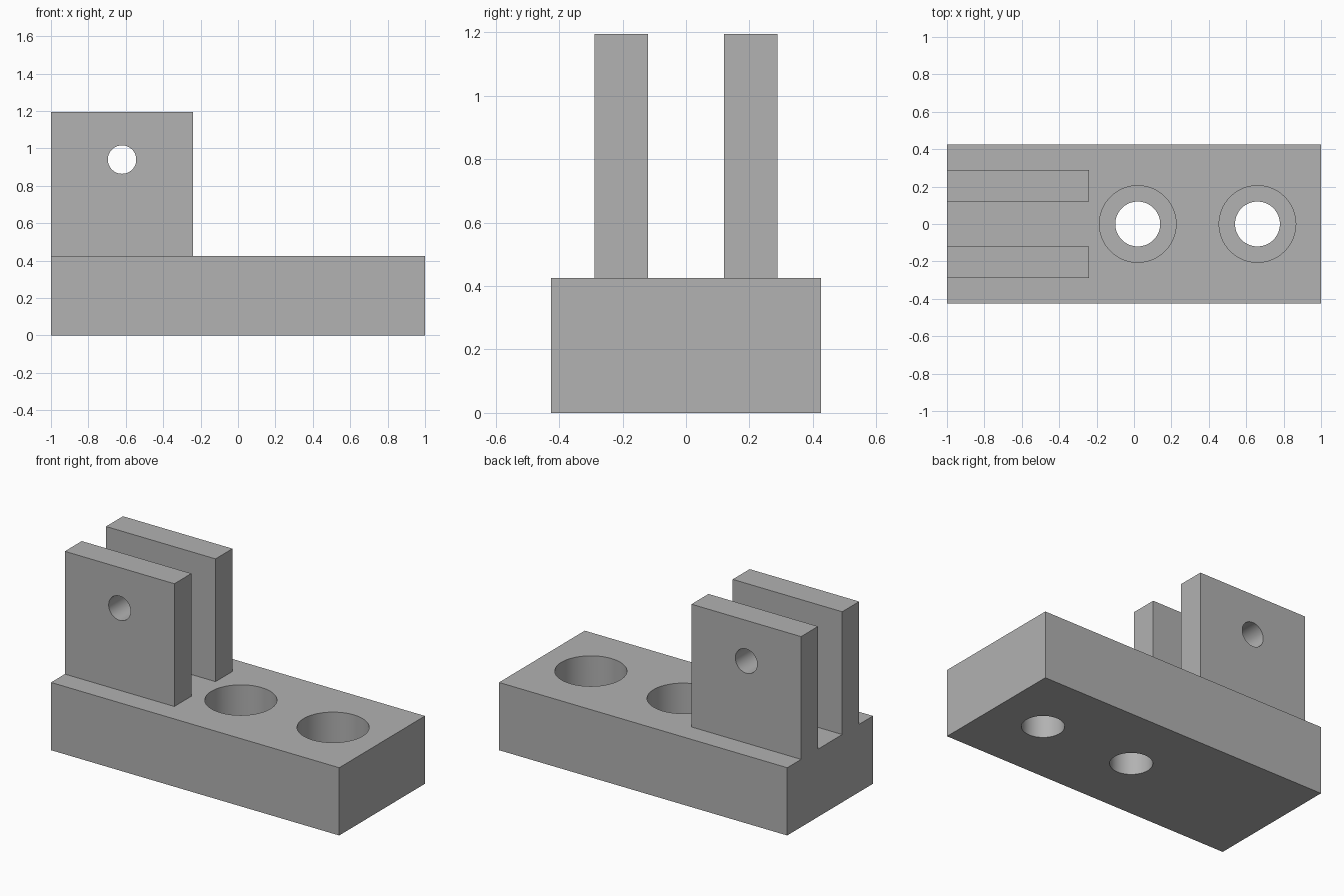
import bpy, math

if "Cube" in bpy.data.objects:
    bpy.data.objects.remove(bpy.data.objects["Cube"])

grey = bpy.data.materials.new("plain grey")
grey.diffuse_color = (0.445, 0.445, 0.445, 1)
grey.use_nodes = True
grey.node_tree.nodes["Principled BSDF"].inputs["Base Color"].default_value = grey.diffuse_color


def box(name, lo, hi):
    """Axis-aligned block between two corners."""
    bpy.ops.mesh.primitive_cube_add(size=1, location=[(a + b) / 2 for a, b in zip(lo, hi)])
    ob = bpy.context.object
    ob.name = name
    ob.scale = [b - a for a, b in zip(lo, hi)]
    bpy.ops.object.transform_apply(location=True, rotation=True, scale=True)
    ob.data.materials.append(grey)
    return ob


def drill(name, radius, depth, loc, rot=(0, 0, 0)):
    """Cylinder used to cut a hole."""
    bpy.ops.mesh.primitive_cylinder_add(vertices=64, radius=radius, depth=depth,
                                        location=loc, rotation=rot)
    ob = bpy.context.object
    ob.name = name
    ob.data.materials.append(grey)
    return ob


def combine(target, tool, operation):
    """Apply a boolean and discard the tool."""
    mod = target.modifiers.new(operation.lower(), 'BOOLEAN')
    mod.operation = operation
    mod.solver = 'EXACT'
    mod.object = tool
    bpy.context.view_layer.objects.active = target
    bpy.ops.object.modifier_apply(modifier=mod.name)
    bpy.data.objects.remove(tool, do_unlink=True)


BASE_TOP = 0.425

# Base block
bracket = box("clevis_bracket", (-1, -0.425, 0), (1, 0.425, BASE_TOP))

# Two upright lugs, flush with the left end
for side in (-1, 1):
    y0, y1 = sorted((side * 0.12, side * 0.288))
    lug = box("lug", (-1, y0, BASE_TOP - 0.1), (-0.24, y1, 1.195))
    combine(bracket, lug, 'UNION')

# Pin hole through both lugs
combine(bracket, drill("pin_hole", 0.076, 1, (-0.62, 0, 0.94), (math.pi / 2, 0, 0)), 'DIFFERENCE')

# Counterbored bolt holes
for x in (0.02, 0.66):
    combine(bracket, drill("bolt_hole", 0.12, 2, (x, 0, 0)), 'DIFFERENCE')
    combine(bracket, drill("counterbore", 0.205, 0.5, (x, 0, BASE_TOP)), 'DIFFERENCE')

# Smooth hole walls, sharp block edges
bpy.ops.object.select_all(action='DESELECT')
bracket.select_set(True)
bpy.context.view_layer.objects.active = bracket
bpy.ops.object.shade_smooth_by_angle(angle=math.radians(30))
